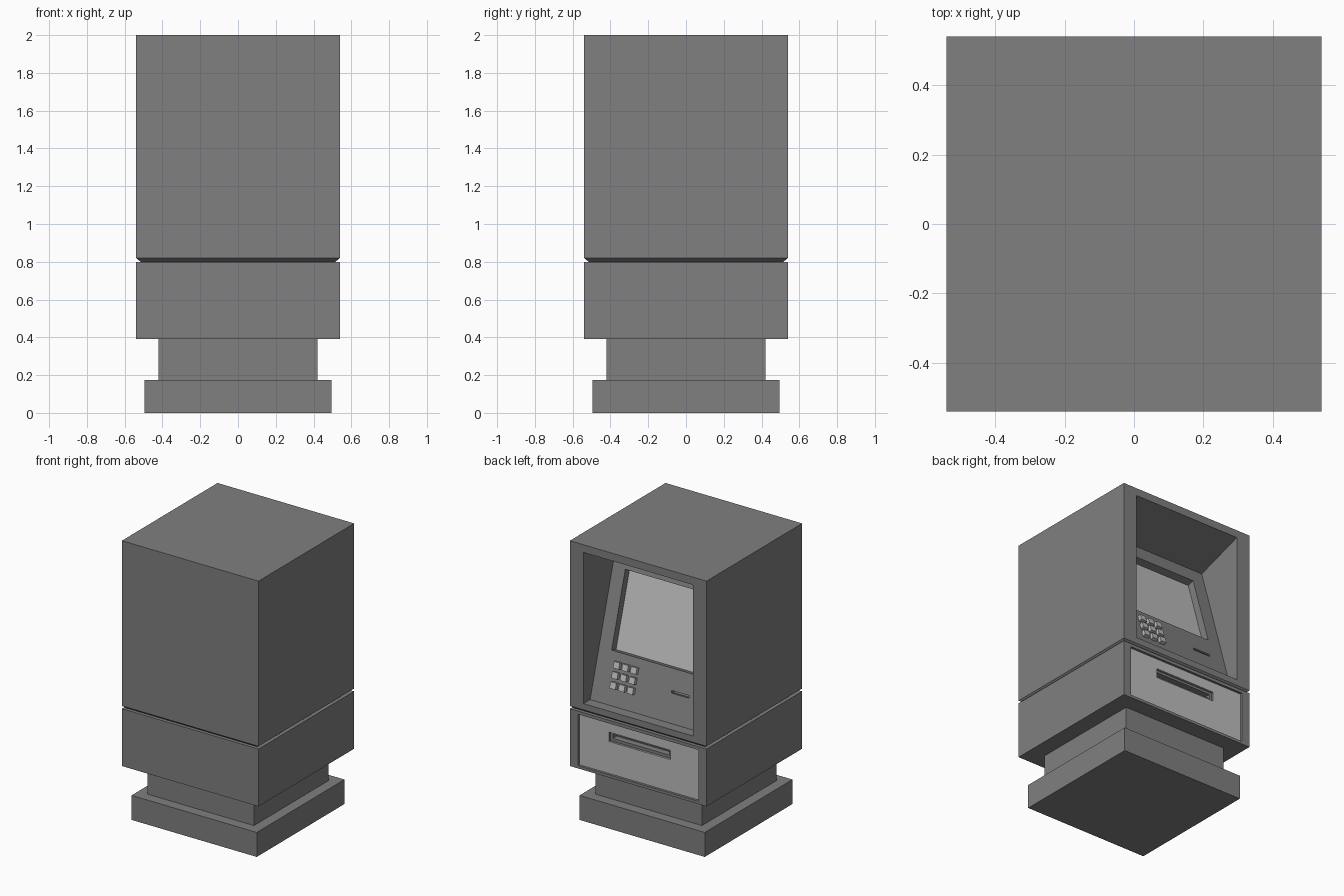
import bpy, bmesh
from mathutils import Matrix, Vector

cube = bpy.data.objects.get("Cube")
if cube:
    bpy.data.objects.remove(cube, do_unlink=True)


def material(name, value):
    m = bpy.data.materials.new(name)
    m.use_nodes = True
    color = (value, value, value, 1)
    m.diffuse_color = color
    m.node_tree.nodes["Principled BSDF"].inputs["Base Color"].default_value = color
    return m


BODY = material("body grey", 0.215)
LIGHT = material("light grey", 0.51)


def finish(name, bm, mat):
    bmesh.ops.recalc_face_normals(bm, faces=bm.faces)
    mesh = bpy.data.meshes.new(name)
    bm.to_mesh(mesh)
    bm.free()
    mesh.materials.append(mat)
    ob = bpy.data.objects.new(name, mesh)
    bpy.context.collection.objects.link(ob)
    return ob


def box(name, lo, hi, mat=BODY, frame=Matrix()):
    """Box between two corners, optionally in a tilted frame."""
    lo, hi = Vector(lo), Vector(hi)
    bm = bmesh.new()
    place = frame @ Matrix.Translation((lo + hi) / 2) @ Matrix.Diagonal((hi - lo).to_4d())
    bmesh.ops.create_cube(bm, size=1, matrix=place)
    return finish(name, bm, mat)


def block(name, half, z0, z1):
    return box(name, (-half, -half, z0), (half, half, z1))


def prism(name, profile, half, mat=BODY):
    """Side profile of (y, z) points extruded across x."""
    bm = bmesh.new()
    face = bm.faces.new([bm.verts.new((-half, y, z)) for y, z in profile])
    out = bmesh.ops.extrude_face_region(bm, geom=[face])
    verts = [v for v in out["geom"] if isinstance(v, bmesh.types.BMVert)]
    bmesh.ops.translate(bm, verts=verts, vec=(2 * half, 0, 0))
    return finish(name, bm, mat)


def cut(ob, cutter):
    mod = ob.modifiers.new("cut", 'BOOLEAN')
    mod.operation = 'DIFFERENCE'
    mod.solver = 'EXACT'
    mod.object = cutter
    cutter.hide_render = True
    bpy.context.view_layer.objects.active = ob
    bpy.ops.object.modifier_apply(modifier=mod.name)
    bpy.data.objects.remove(cutter, do_unlink=True)


# Pedestal
block("base", 0.495, 0, 0.175)
block("neck", 0.42, 0.175, 0.39)

# Upper cabinet, tapering into the groove at its lower edge
W = 0.54
bm = bmesh.new()
bmesh.ops.create_cube(bm, size=1, matrix=Matrix.Translation((0, 0, 1.41)) @ Matrix.Diagonal((2 * W, 2 * W, 1.18, 1)))
bottom = [f for f in bm.faces if f.normal.z < -0.5]
ext = bmesh.ops.extrude_face_region(bm, geom=bottom)
bmesh.ops.delete(bm, geom=bottom, context='FACES_ONLY')
for v in [g for g in ext["geom"] if isinstance(g, bmesh.types.BMVert)]:
    v.co = (v.co.x * 0.955, v.co.y * 0.955, 0.8)
upper = finish("upper_cabinet", bm, BODY)

# Recess with a leaning control panel; it opens to the rear
foot, head = Vector((0, 0.465, 0.865)), Vector((0, 0.18, 1.827))
cut(upper, prism("recess_cutter", [(0.465, 0.865), (0.18, 1.827), (0.54, 1.945),
                                   (0.7, 1.945), (0.7, 0.865)], 0.432))

# Panel frame: x across, y up the slope, z out of the panel
up = (head - foot).normalized()
across = Vector((-1, 0, 0))
panel = Matrix((across, up, across.cross(up))).transposed().to_4x4()
panel.translation = foot

# Sunken screen and card slot
cut(upper, box("screen_cutter", (-0.333, 0.356, -0.055), (0.333, 0.897, 0.01), frame=panel))
cut(upper, box("card_cutter", (0.17, 0.195, -0.03), (0.31, 0.212, 0.01), frame=panel))
box("screen", (-0.333, 0.356, -0.057), (0.333, 0.897, -0.052), LIGHT, panel)

# Keypad
for row in range(3):
    for col in range(3):
        a = -0.195 + (col - 1) * 0.068
        s = 0.205 + (row - 1) * 0.068
        box("key", (a - 0.023, s - 0.022, -0.005), (a + 0.023, s + 0.022, 0.025), LIGHT, panel)

# Lower cabinet with a sunken front plate
lower = block("lower_cabinet", W, 0.39, 0.8)
cut(lower, box("plate_cutter", (-0.477, 0.52, 0.41), (0.477, 0.6, 0.777)))
plate = box("dispenser_plate", (-0.477, 0.515, 0.41), (0.477, 0.523, 0.777), LIGHT)

# Dispenser opening with a narrower slot inside
cut(plate, box("opening_cutter", (-0.243, 0.5, 0.638), (0.243, 0.6, 0.705)))
cut(lower, box("opening_cutter", (-0.243, 0.505, 0.638), (0.243, 0.6, 0.705)))
cut(lower, box("slot_cutter", (-0.225, 0.46, 0.658), (0.225, 0.6, 0.688)))
